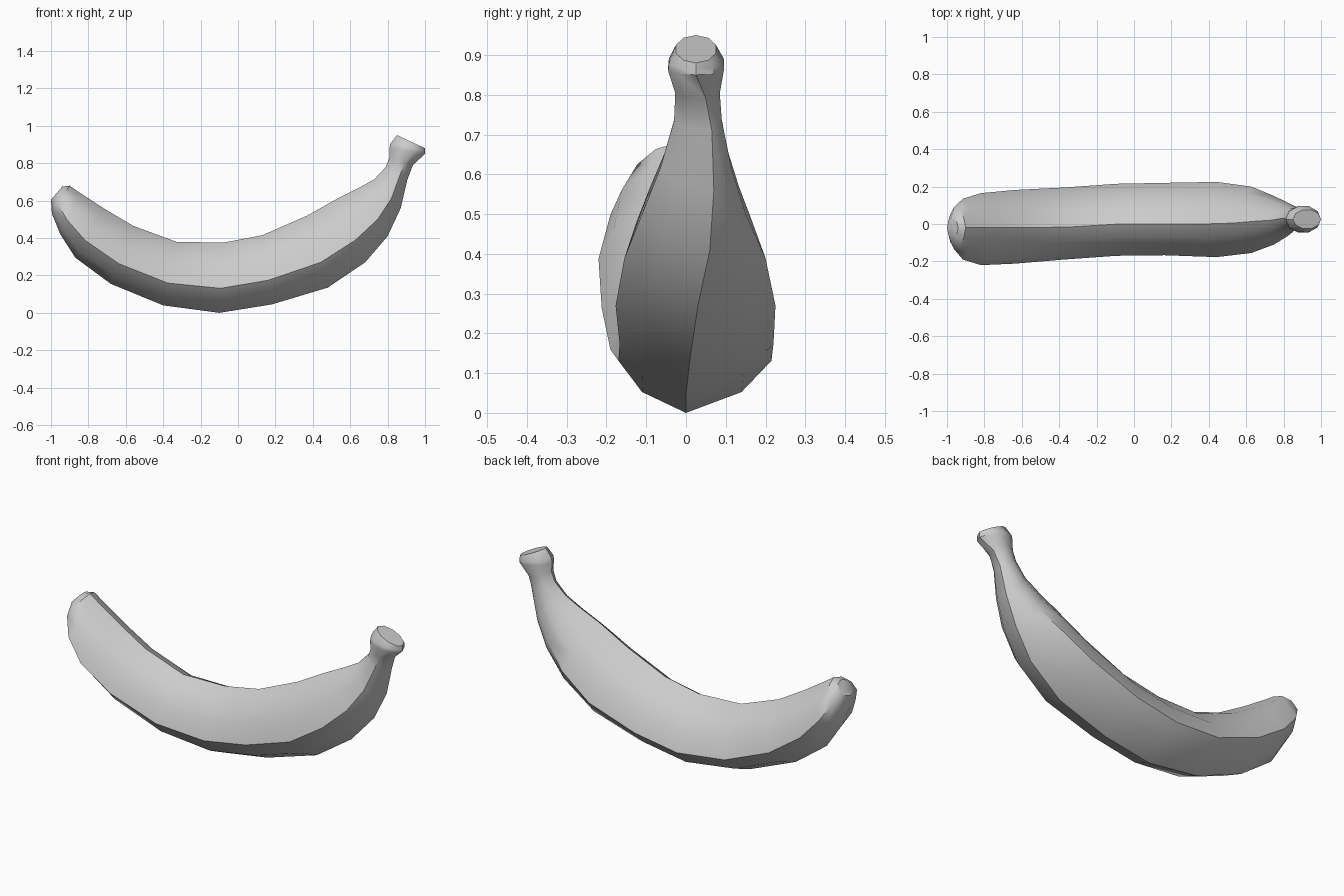
import bpy, bmesh, math
from mathutils import Vector

if "Cube" in bpy.data.objects:
    bpy.data.objects.remove(bpy.data.objects["Cube"])

grey = bpy.data.materials.new("plain grey")
grey.use_nodes = True
colour = (0.6, 0.6, 0.6, 1)
grey.diffuse_color = colour
grey.node_tree.nodes["Principled BSDF"].inputs["Base Color"].default_value = colour

# Half cross-section: (height from outer to inner edge, share of the width)
RIDGED = [(1, 0), (.88, .4), (.62, .82), (.35, 1), (.14, .65), (0, 0)]
ROUND = [(.5 + .5 * math.cos(math.pi * i / 5), math.sin(math.pi * i / 5) / .951) for i in range(6)]


def ring(bm, inner, outer, front, back, crest, keel, roundness):
    """One cross-section of the fruit, between its inner and outer curve."""
    a, b = Vector((inner[0], crest, inner[1])), Vector((outer[0], keel, outer[1]))
    half = [(h + (rh - h) * roundness, w + (rw - w) * roundness)
            for (h, w), (rh, rw) in zip(RIDGED, ROUND)]
    points = [(h, w, back) for h, w in half] + [(h, w, front) for h, w in half[-2:0:-1]]
    verts = []
    for h, w, side in points:
        p = b.lerp(a, h)
        p.y += (side - p.y) * w
        verts.append(bm.verts.new(p))
    return verts


def loft(name, stations):
    bm = bmesh.new()
    rings = [ring(bm, *s) for s in stations]
    for r, q in zip(rings, rings[1:]):
        for i in range(len(r)):
            j = (i + 1) % len(r)
            bm.faces.new((r[i], r[j], q[j], q[i]))
    for r in (rings[0], rings[-1]):
        bm.faces.new(r)
    bmesh.ops.recalc_face_normals(bm, faces=bm.faces)
    mesh = bpy.data.meshes.new(name)
    bm.to_mesh(mesh)
    bm.free()
    mesh.materials.append(grey)
    obj = bpy.data.objects.new(name, mesh)
    bpy.context.collection.objects.link(obj)
    bpy.ops.object.select_all(action='DESELECT')
    obj.select_set(True)
    bpy.context.view_layer.objects.active = obj
    bpy.ops.object.shade_smooth_by_angle(angle=math.radians(38))
    return obj


# Stations: inner (x, z), outer (x, z), front y, back y, crest y, keel y, roundness
body = [
    ((-.94, .675), (-1, .605), -.07, .03, -.02, -.02, .8),
    ((-.9, .68), (-.995, .53), -.135, .09, -.02, -.02, .4),
    ((-.85, .645), (-.95, .42), -.19, .135, -.02, -.01, .1),
    ((-.72, .56), (-.87, .295), -.22, .165, -.02, 0, 0),
    ((-.56, .465), (-.68, .155), -.212, .182, -.02, 0, 0),
    ((-.33, .38), (-.4, .04), -.19, .195, -.015, 0, 0),
    ((-.08, .375), (-.1, 0), -.17, .215, 0, 0, 0),
    ((.13, .415), (.18, .045), -.167, .22, 0, 0, 0),
    ((.37, .52), (.48, .135), -.177, .225, 0, .01, 0),
    ((.53, .61), (.68, .27), -.155, .2, .005, .03, 0),
    ((.65, .67), (.8, .41), -.11, .15, .015, .06, .15),
    ((.73, .715), (.87, .56), -.065, .115, .02, .07, .3),
    ((.79, .78), (.905, .71), -.03, .09, .03, .065, .6),
    ((.81, .83), (.935, .79), -.027, .085, .03, .05, .9),
    ((.81, .88), (1, .85), -.045, .095, .025, .025, 1),
]
stem_cap = [
    body[-1],
    ((.815, .905), (1, .865), -.043, .095, .025, .025, 1),
    ((.85, .95), (1, .88), -.025, .075, .025, .025, 1),
]
loft("banana_body", body + stem_cap[1:])
